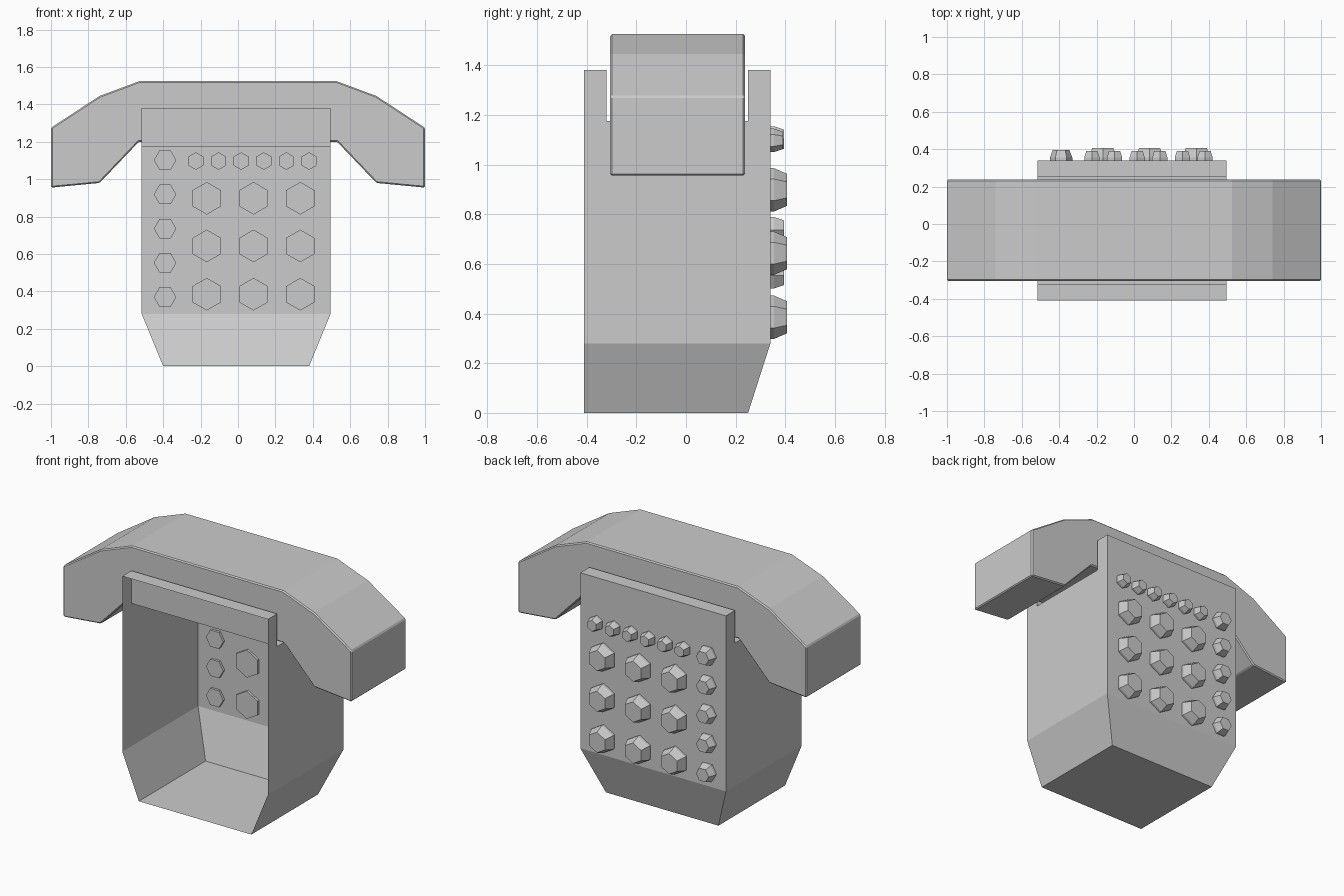
import bpy, bmesh
from math import cos, sin, radians

if "Cube" in bpy.data.objects:
    bpy.data.objects.remove(bpy.data.objects["Cube"])

CX = -0.01  # sideways centre of the body


def finish(name, bm):
    bmesh.ops.recalc_face_normals(bm, faces=bm.faces)
    mesh = bpy.data.meshes.new(name)
    bm.to_mesh(mesh)
    bm.free()
    obj = bpy.data.objects.new(name, mesh)
    bpy.context.collection.objects.link(obj)
    return obj


# Open-fronted body shell with a saddle on top: side profile (y, z)
side = [(-.41, 0), (-.41, .28), (-.41, 1.38), (-.32, 1.38), (-.32, 1.175),
        (.25, 1.175), (.25, 1.38), (.34, 1.38), (.34, .28), (.25, 0)]
bm = bmesh.new()
left, right = [[bm.verts.new((CX + s * (.39 if z == 0 else .505), y, z))
                for y, z in side] for s in (-1, 1)]
for wall in (left, right):
    bm.faces.new(wall[1:9])
    bm.faces.new((wall[0], wall[1], wall[8], wall[9]))
n = len(side)
for i in range(2, n):  # the two front strips stay open
    j = (i + 1) % n
    bm.faces.new((left[i], left[j], right[j], right[i]))
finish("body_shell", bm)

# Drooping crossbar resting in the saddle: half profile (x, z), mirrored
half = [(.525, 1.525), (.74, 1.445), (1, 1.275), (1, .955), (.74, .98), (.53, 1.2)]
outline = half + [(-x, z) for x, z in reversed(half)]
bm = bmesh.new()
face = bm.faces.new([bm.verts.new((x, -.305, z)) for x, z in outline])
new = bmesh.ops.extrude_face_region(bm, geom=[face])["geom"]
bmesh.ops.translate(bm, vec=(0, .542, 0),
                    verts=[v for v in new if isinstance(v, bmesh.types.BMVert)])
bm.faces.new([v for v in bm.verts if v.co.y < 0]) if not face.is_valid else None
bar = finish("crossbar", bm)
bev = bar.modifiers.new("edge_chamfer", "BEVEL")
bev.width, bev.segments, bev.angle_limit = .007, 1, radians(40)


# Hexagonal bolts passing through the back wall
def bolts(name, places, radius, tip, turn):
    bm = bmesh.new()
    for x, z in places:
        rings = []
        for y, r in ((.325, radius), (.355, radius), (tip, radius * .74)):
            rings.append([bm.verts.new((x + r * sin(radians(60 * k + turn)), y,
                                        z + r * cos(radians(60 * k + turn))))
                          for k in range(6)])
        for a, b in zip(rings, rings[1:]):
            for k in range(6):
                m = (k + 1) % 6
                bm.faces.new((a[k], a[m], b[m], b[k]))
        bm.faces.new(rings[0])
        bm.faces.new(rings[-1])
    finish(name, bm)


bolts("large_bolts", [(x, z) for x in (-.167, .083, .333) for z in (.385, .643, .898)],
      .087, .407, 0)
bolts("side_bolts", [(-.39, .37 + .183 * i) for i in range(5)], .06, .395, 30)
bolts("top_row_bolts", [(.38 - .121 * i, 1.097) for i in range(6)], .047, .39, 0)
